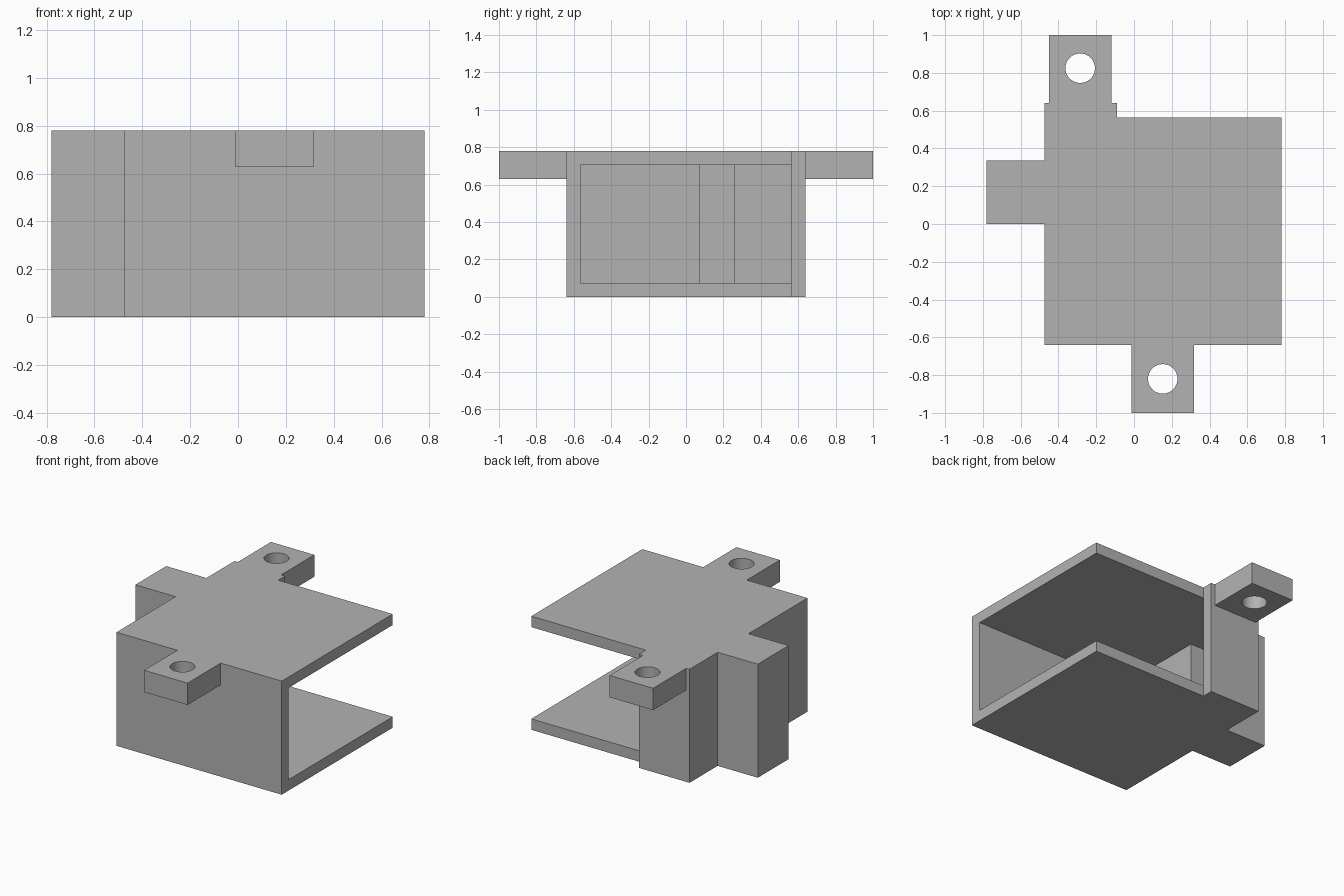
import bpy, bmesh

cube = bpy.data.objects.get("Cube")
if cube:
    bpy.data.objects.remove(cube, do_unlink=True)

grey = bpy.data.materials.new("plain grey")
grey.use_nodes = True
grey.diffuse_color = (0.45, 0.45, 0.45, 1)
grey.node_tree.nodes["Principled BSDF"].inputs["Base Color"].default_value = grey.diffuse_color


def extrude_profile(name, outline, bottom, top):
    """Extrude a plan outline upward into a flat-faced solid."""
    bm = bmesh.new()
    face = bm.faces.new([bm.verts.new((x, y, bottom)) for x, y in outline])
    result = bmesh.ops.extrude_face_region(bm, geom=[face])
    moved = [g for g in result["geom"] if isinstance(g, bmesh.types.BMVert)]
    bmesh.ops.translate(bm, verts=moved, vec=(0, 0, top - bottom))
    bmesh.ops.recalc_face_normals(bm, faces=bm.faces)
    mesh = bpy.data.meshes.new(name)
    bm.to_mesh(mesh)
    bm.free()
    mesh.materials.append(grey)
    obj = bpy.data.objects.new(name, mesh)
    bpy.context.collection.objects.link(obj)
    return obj


def cut(target, cutter):
    mod = target.modifiers.new("cut", "BOOLEAN")
    mod.operation = "DIFFERENCE"
    mod.solver = "EXACT"
    mod.object = cutter
    cutter.hide_render = True
    cutter.hide_set(True)
    cutter.display_type = "WIRE"


HEIGHT, WALL = 0.78, 0.075
LEFT, RIGHT, FRONT, BACK = -0.475, 0.78, -0.64, 0.565
STUB_END = -0.09           # end of the partial back wall
POCKET = (-0.78, 0.0, 0.335)  # side pocket: outer x, front y, back y
px, py0, py1 = POCKET

# Housing: full plan with the side pocket and the partial back wall
housing = extrude_profile("housing", [
    (LEFT, FRONT), (RIGHT, FRONT), (RIGHT, BACK), (STUB_END, BACK),
    (STUB_END, BACK + WALL), (LEFT, BACK + WALL),
    (LEFT, py1), (px, py1), (px, py0), (LEFT, py0)], 0, HEIGHT)

# Hollow interior, open at the side and at the rest of the back
inner = LEFT + WALL
hollow = extrude_profile("interior_cutter", [
    (inner, FRONT + WALL), (1, FRONT + WALL), (1, 0.9), (0, 0.9),
    (STUB_END, BACK), (inner, BACK),
    (inner, py1 - WALL), (px + WALL, py1 - WALL),
    (px + WALL, py0 + WALL), (inner, py0 + WALL)], WALL, HEIGHT - WALL)
cut(housing, hollow)


# Mounting tabs, each with a round screw hole
def mounting_tab(name, x, y0, y1, hole_y):
    half = 0.165
    tab = extrude_profile(name, [(x - half, y0), (x + half, y0),
                                 (x + half, y1), (x - half, y1)], 0.63, HEIGHT)
    bpy.ops.mesh.primitive_cylinder_add(vertices=48, radius=0.078, depth=0.4,
                                        location=(x, hole_y, 0.7))
    drill = bpy.context.object
    drill.name = name + "_hole_cutter"
    drill.data.materials.append(grey)
    cut(tab, drill)
    # smooth only the hole wall
    for poly in drill.data.polygons:
        poly.use_smooth = abs(poly.normal.z) < 0.5


mounting_tab("front_tab", 0.152, -1.0, FRONT, -0.82)
mounting_tab("back_tab", -0.285, BACK + WALL, 1.0, 0.825)
